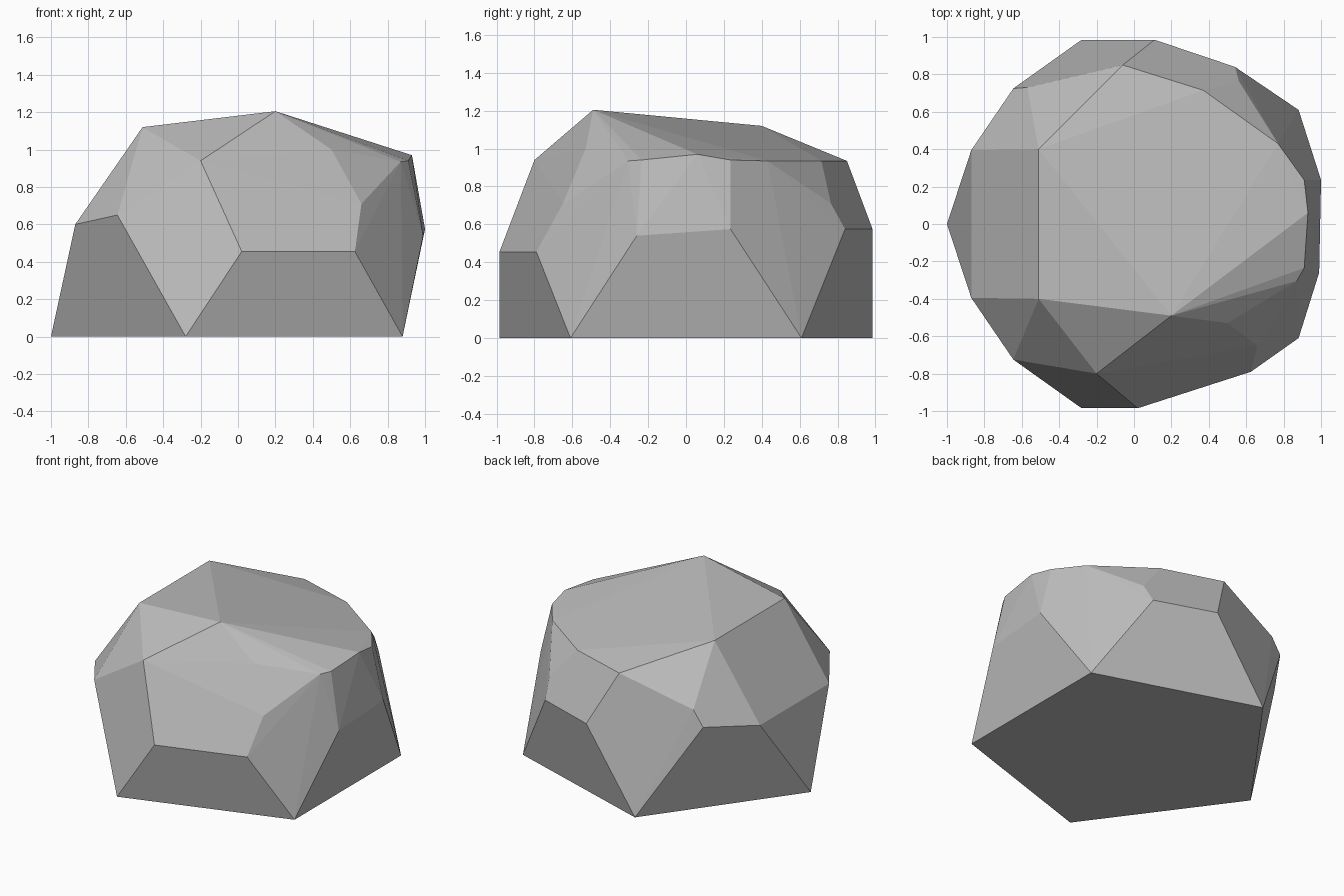
import bpy
import bmesh
import math

# Remove the default object
default_object = bpy.data.objects.get("Cube")
if default_object:
    bpy.data.objects.remove(default_object, do_unlink=True)


def make_material(name, colour):
    material = bpy.data.materials.new(name)
    material.use_nodes = True
    material.diffuse_color = colour
    shader = material.node_tree.nodes["Principled BSDF"]
    shader.inputs["Base Color"].default_value = colour
    shader.inputs["Roughness"].default_value = 0.9
    return material


def mirrored(points):
    """Return the points together with their copies across the y axis."""
    return points + [(x, -y, z) for x, y, z in points]


# Corners shared by the front and back halves of the boulder
shared_corners = [(-.28, .985, 0), (.88, .61, 0), (-.87, .395, .6),
                  (-.645, .725, .65), (-.51, .4, 1.12), (.91, .235, .94)]

# Chipped corners on the front half
front_corners = [(.02, -.985, .455), (.625, -.79, .455), (.66, -.65, .71),
                 (.5, -.53, 1), (-.2, -.8, .94), (.2, -.49, 1.205),
                 (.87, -.305, .935), (.99, -.26, .54), (-.82, -.39, .67)]

# Chipped corners on the back half
back_corners = [(.11, .985, .575), (.54, .84, .575), (.56, .765, .71),
                (.37, .715, .935), (-.06, .85, .935), (-.57, .73, .76),
                (.77, .43, .935), (.93, .06, .97), (1, .235, .575)]

tail_corner = [(-1, 0, 0)]

# Wrap the corners in a faceted shell
shell = bmesh.new()
for corner in mirrored(shared_corners) + front_corners + back_corners + tail_corner:
    shell.verts.new(corner)
hull = bmesh.ops.convex_hull(shell, input=shell.verts[:])
loose = [v for v in shell.verts if not v.link_faces]
bmesh.ops.delete(shell, geom=loose, context="VERTS")

# Merge the nearly level triangles into broad cut facets
bmesh.ops.dissolve_limit(shell, angle_limit=math.radians(2),
                         verts=shell.verts[:], edges=shell.edges[:])
bmesh.ops.recalc_face_normals(shell, faces=shell.faces[:])
for face in shell.faces:
    face.smooth = False

mesh = bpy.data.meshes.new("boulder")
shell.to_mesh(mesh)
shell.free()
mesh.materials.append(make_material("stone grey", (.5, .5, .5, 1)))
boulder = bpy.data.objects.new("boulder", mesh)
bpy.context.collection.objects.link(boulder)
